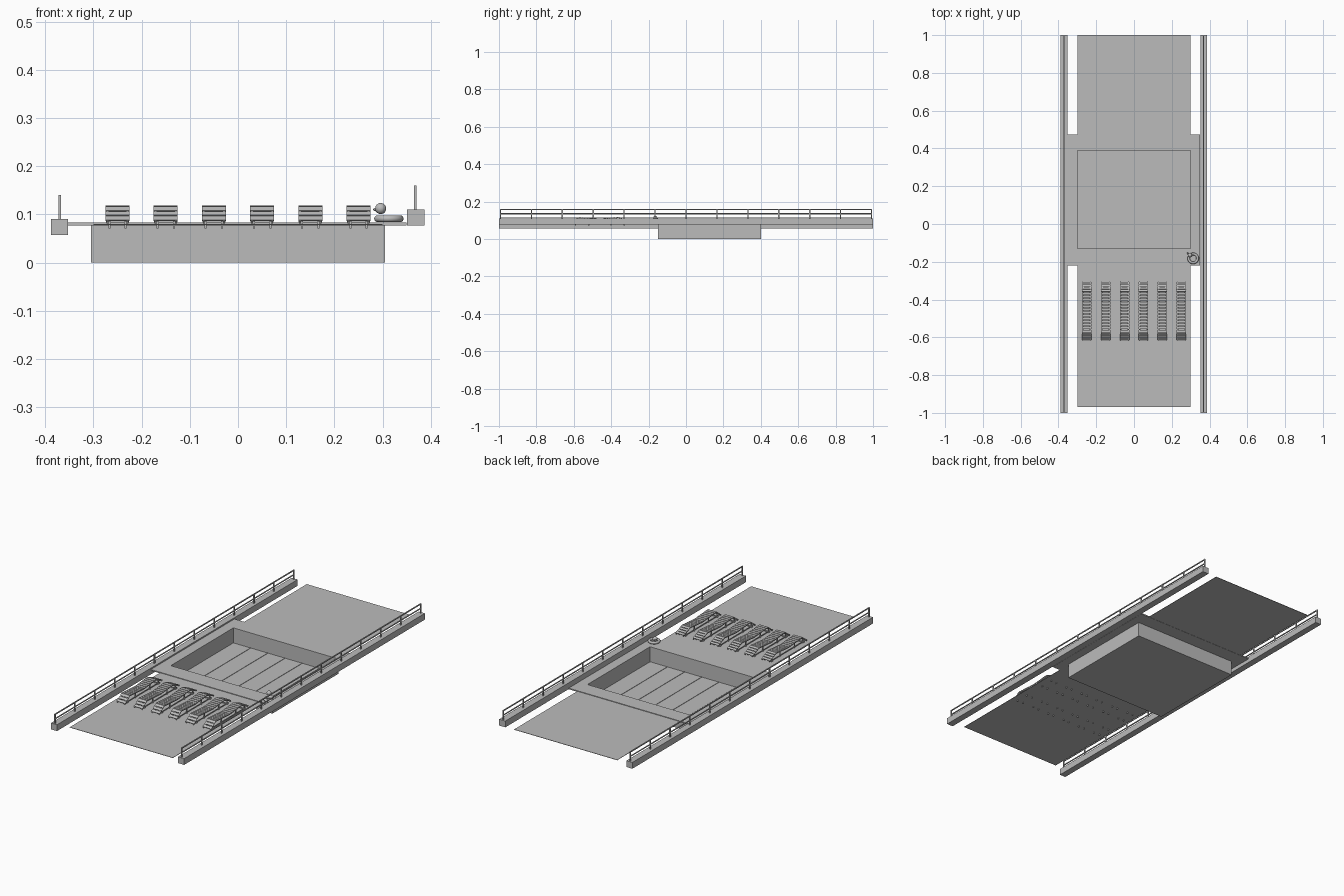
import bpy, bmesh, math
from mathutils import Vector, Matrix

if "Cube" in bpy.data.objects:
    bpy.data.objects.remove(bpy.data.objects["Cube"], do_unlink=True)

grey = bpy.data.materials.new("plain grey")
GREY = (0.5, 0.5, 0.5, 1)
grey.diffuse_color = GREY
grey.use_nodes = True
grey.node_tree.nodes["Principled BSDF"].inputs["Base Color"].default_value = GREY


def add_box(bm, x, y, z):
    """Box from three (low, high) ranges."""
    centre = Vector([(a + b) / 2 for a, b in (x, y, z)])
    size = [b - a for a, b in (x, y, z)]
    bmesh.ops.create_cube(bm, size=1, matrix=Matrix.Translation(centre) @ Matrix.Diagonal((*size, 1)))


def add_beam(bm, a, b, width, thick):
    """Bar running in the yz plane between two points."""
    a, b = Vector(a), Vector(b)
    d = b - a
    turn = Matrix.Rotation(math.atan2(d.z, d.y), 4, 'X')
    bmesh.ops.create_cube(bm, size=1, matrix=Matrix.Translation((a + b) / 2) @ turn
                          @ Matrix.Diagonal((width, d.length, thick, 1)))


def finish(name, bm):
    mesh = bpy.data.meshes.new(name)
    bm.to_mesh(mesh)
    bm.free()
    obj = bpy.data.objects.new(name, mesh)
    bpy.context.collection.objects.link(obj)
    mesh.materials.append(grey)
    return obj


def boxes(name, *ranges):
    bm = bmesh.new()
    for r in ranges:
        add_box(bm, *r)
    return finish(name, bm)


# Pool basin: floor and four walls
boxes("pool_basin",
      ((-.305, .305), (-.15, .40), (0, .004)),
      ((-.305, -.30), (-.15, .40), (.004, .077)),
      ((.30, .305), (-.15, .40), (.004, .077)),
      ((-.30, .30), (-.15, -.13), (.004, .077)),
      ((-.30, .30), (.39, .40), (.004, .077)))

# Lane lines on the pool floor
boxes("lane_lines", *[((x / 10 - .002, x / 10 + .002), (-.13, .39), (.004, .006)) for x in range(-2, 3)])

# Deck framing the pool
boxes("pool_deck",
      ((-.355, .35), (-.22, -.13), (.077, .083)),
      ((-.355, .35), (.39, .475), (.077, .083)),
      ((-.355, -.30), (-.13, .39), (.077, .083)),
      ((.30, .35), (-.13, .39), (.077, .083)))

# Thin ground sheets at both ends
boxes("front_ground", ((-.30, .30), (-.97, -.20), (.078, .080)))
boxes("back_ground", ((-.30, .30), (.44, 1), (.078, .080)))


# Long side walls with railings
def side_wall(side, x0, x1, z0, z1, rail_x):
    boxes(side + "_wall", ((x0, x1), (-1, 1), (z0, z1)))
    bm = bmesh.new()
    for low, high in ((.045, .05), (.022, .026)):
        add_box(bm, (rail_x - .0025, rail_x + .0025), (-.995, .995), (z1 + low, z1 + high))
    for i in range(13):
        y = -.992 + i * 1.984 / 12
        add_box(bm, (rail_x - .0025, rail_x + .0025), (y - .003, y + .003), (z1, z1 + .046))
    finish(side + "_railing", bm)


side_wall("right", -.388, -.353, .057, .090, -.370)
side_wall("left", .351, .387, .077, .110, .368)

# Slatted sun loungers: profile in y and z
PROFILE = [Vector((0, y, z)) for y, z in
           ((-.615, .086), (-.575, .116), (-.46, .108), (-.36, .117), (-.305, .094))]


def lounger(x, index):
    bm = bmesh.new()
    shift = Vector((x, 0, 0))
    for a, b in zip(PROFILE, PROFILE[1:]):
        for s in (-1, 1):
            rail = Vector((x + s * .021, 0, -.003))
            add_beam(bm, a + rail, b + rail, .004, .005)
        count = max(3, round((b - a).length / .016))
        for i in range(count):
            p, q = a.lerp(b, (i + .1) / count), a.lerp(b, (i + .9) / count)
            add_beam(bm, p + shift, q + shift, .05, .003)
    # Legs, foot bars and low stretchers
    for s in (-1, 1):
        lx = x + s * .017
        for y, top in ((-.59, .10), (-.33, .10), (-.52, .11), (-.40, .11)):
            add_box(bm, (lx - .002, lx + .002), (y - .003, y + .003), (.071, top))
        add_box(bm, (lx - .002, lx + .002), (-.60, -.32), (.084, .088))
    for y in (-.59, -.33):
        add_box(bm, (x - .024, x + .024), (y - .003, y + .003), (.083, .087))
    finish("lounger_%d" % index, bm)


for i in range(6):
    lounger(-.25 + i * .1, i + 1)

# Inflatable swim ring with a round head and beak
bpy.ops.mesh.primitive_torus_add(major_radius=.0235, minor_radius=.007, major_segments=32,
                                 minor_segments=12, location=(.313, -.182, .091))
ring = bpy.context.object
ring.name = "swim_ring"
bpy.ops.mesh.primitive_uv_sphere_add(radius=.0115, segments=20, ring_count=12, location=(.296, -.165, .112))
head = bpy.context.object
head.name = "ring_head"
bpy.ops.mesh.primitive_cone_add(vertices=12, radius1=.005, radius2=.002, depth=.01,
                                location=(.285, -.155, .110),
                                rotation=Vector((-1, 1, 0)).to_track_quat('Z', 'Y').to_euler())
beak = bpy.context.object
beak.name = "ring_beak"
for obj in (ring, head, beak):
    obj.data.materials.append(grey)
    for f in obj.data.polygons:
        f.use_smooth = True
